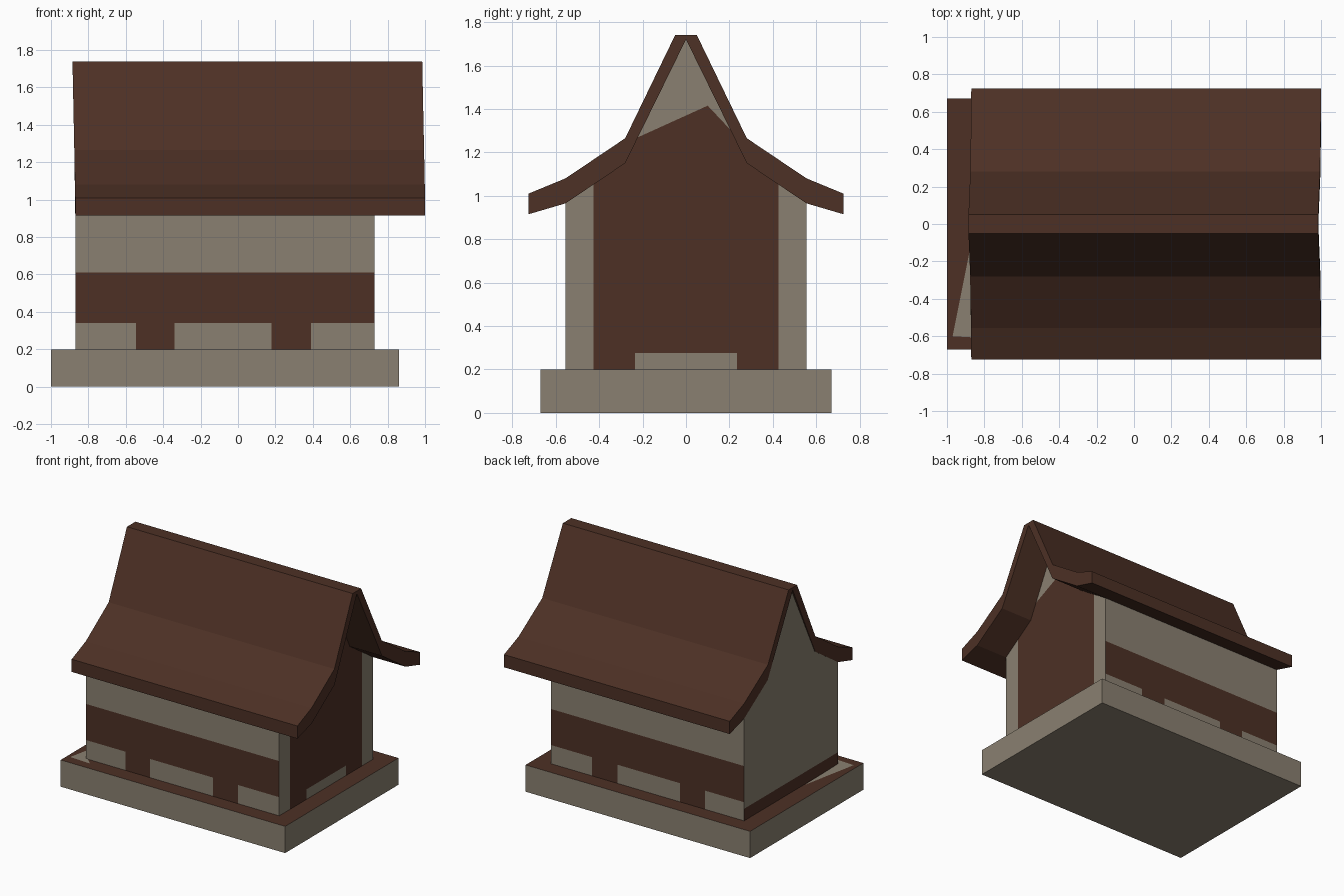
import bpy, bmesh
from mathutils import Vector

if "Cube" in bpy.data.objects:
    bpy.data.objects.remove(bpy.data.objects["Cube"])


def material(name, rgb):
    m = bpy.data.materials.new(name)
    m.diffuse_color = (*rgb, 1)
    m.use_nodes = True
    m.node_tree.nodes["Principled BSDF"].inputs["Base Color"].default_value = m.diffuse_color
    return m


STONE = material("grey plaster", (0.255, 0.217, 0.164))
BROWN = material("dark brown wood", (0.074, 0.030, 0.0185))


def prism(name, profile, x0, x1):
    """Extrude a (y, z) outline along x; returns object and its bmesh."""
    bm = bmesh.new()
    a = [bm.verts.new((x0, y, z)) for y, z in profile]
    b = [bm.verts.new((x1, y, z)) for y, z in profile]
    n = len(profile)
    bm.faces.new(a)
    bm.faces.new(b)
    for i in range(n):
        j = (i + 1) % n
        bm.faces.new((a[i], a[j], b[j], b[i]))
    bmesh.ops.recalc_face_normals(bm, faces=bm.faces[:])
    ob = bpy.data.objects.new(name, bpy.data.meshes.new(name))
    bpy.context.collection.objects.link(ob)
    ob.data.materials.append(STONE)
    ob.data.materials.append(BROWN)
    return ob, bm


def finish(ob, bm, is_brown):
    bm.normal_update()
    for f in bm.faces:
        f.material_index = int(is_brown(f.calc_center_median(), f.normal))
    bm.to_mesh(ob.data)
    bm.free()


def cut(bm, co, no):
    bmesh.ops.bisect_plane(bm, geom=bm.verts[:] + bm.edges[:] + bm.faces[:],
                           dist=1e-4, plane_co=co, plane_no=no)


def mirrored(half):
    """Right half outline, bottom to top, mirrored over y = 0."""
    return half + [(-y, z) for y, z in reversed(half) if y > 1e-6]


# Base slab: brown on top only
ob, bm = prism("base", [(-0.67, 0), (0.67, 0), (0.67, 0.2), (-0.67, 0.2)], -1.0, 0.86)
finish(ob, bm, lambda c, n: n.z > 0.5)

# Worn grey patch on the base, by the front left corner
bm = bmesh.new()
bm.faces.new([bm.verts.new((x, y, 0.203)) for x, y in
              ((-0.97, -0.60), (-0.80, -0.61), (-0.87, -0.54), (-0.88, -0.15))])
patch = bpy.data.objects.new("base_patch", bpy.data.meshes.new("base_patch"))
bpy.context.collection.objects.link(patch)
bm.to_mesh(patch.data)
bm.free()
patch.data.materials.append(STONE)

# House body with gable ends
ob, bm = prism("walls", mirrored([(0.555, 0.2), (0.555, 0.965), (0.28, 1.15), (0, 1.72)]),
               -0.87, 0.73)
for z in (1.15, 0.275, 0.29, 0.34, 0.61):
    cut(bm, (0, 0, z), (0, 0, 1))
for x in (-0.545, -0.34, 0.18, 0.39):
    cut(bm, (x, 0, 0), (1, 0, 0))
for y in (-0.425, -0.235, 0.235, 0.425):
    cut(bm, (0, y, 0), (0, 1, 0))
# sloping upper limits of the brown gable panel
SLOPES = [(Vector((0, 0.10, 1.415)), Vector((0, -0.145, 0.32))),
          (Vector((0, 0.10, 1.415)), Vector((0, 0.085, 0.08)))]
for co, no in SLOPES:
    cut(bm, co, no)


def wall_brown(c, n):
    if abs(n.y) > 0.9:                      # long sides: band and two posts
        post = -0.545 < c.x < -0.34 or 0.18 < c.x < 0.39
        return 0.34 < c.z < 0.61 or (c.z < 0.34 and post)
    if n.x > 0.9:                           # right end: big panel
        sill = c.z < 0.275 and abs(c.y) < 0.235
        below = all((c - co).dot(no) - c.x * no.x < 0 for co, no in SLOPES)
        return abs(c.y) < 0.425 and not sill and below
    if n.x < -0.9:                          # left end: skirting strip
        return c.z < 0.29
    return n.z > 0


finish(ob, bm, wall_brown)

# Flared roof shell, its ends leaning slightly to the left at the ridge
outer = [(-0.725, 1.01), (-0.555, 1.08), (-0.28, 1.265), (-0.05, 1.74)]
inner = [(0.725, 0.915), (0.555, 0.965), (0.28, 1.15)]
outline = (outer + [(-y, z) for y, z in reversed(outer)] + inner + [(0, 1.72)]
           + [(-y, z) for y, z in reversed(inner)])
ob, bm = prism("roof", outline, -0.87, 1.0)
for v in bm.verts:
    v.co.x -= 0.015 * max(0, v.co.z - 1.01) / 0.73
finish(ob, bm, lambda c, n: True)
